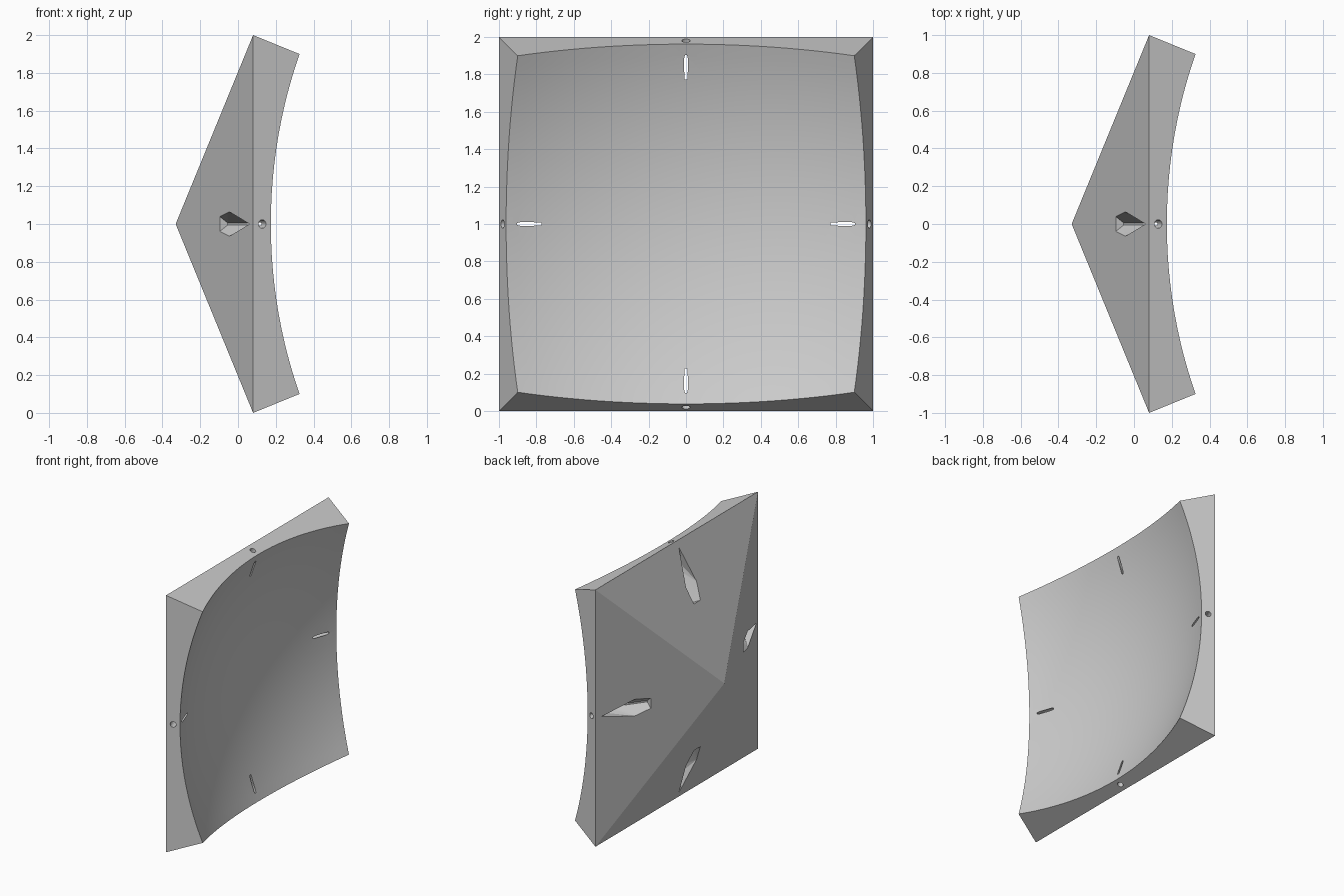
import bpy, bmesh, math
from mathutils import Vector, Matrix

if "Cube" in bpy.data.objects:
    bpy.data.objects.remove(bpy.data.objects["Cube"], do_unlink=True)

APEX, RIM, CENTRE, RADIUS = -0.33, 0.08, 2.53, 2.545
STEPS = 24
LIFT = Matrix.Translation((0, 0, 1))

grey = bpy.data.materials.new("light grey")
grey.use_nodes = True
colour = (0.6, 0.6, 0.6, 1)
grey.diffuse_color = colour
grey.node_tree.nodes["Principled BSDF"].inputs["Base Color"].default_value = colour


def make_object(name, bm):
    bmesh.ops.recalc_face_normals(bm, faces=bm.faces[:])
    bm.transform(LIFT)
    mesh = bpy.data.meshes.new(name)
    bm.to_mesh(mesh)
    bm.free()
    mesh.materials.append(grey)
    obj = bpy.data.objects.new(name, mesh)
    bpy.context.scene.collection.objects.link(obj)
    return obj


def quarter(k):
    return Matrix.Rotation(k * math.pi / 2, 4, 'X')


# Tile body: pyramid back, slanted rim and concave spherical face
bm = bmesh.new()
centre = Vector((CENTRE, 0, 0))
grid = []
for i in range(STEPS + 1):
    row = []
    for j in range(STEPS + 1):
        ray = Vector((RIM, 2 * i / STEPS - 1, 2 * j / STEPS - 1)) - centre
        row.append(bm.verts.new(centre + ray.normalized() * RADIUS))
    grid.append(row)
for i in range(STEPS):
    for j in range(STEPS):
        bm.faces.new((grid[i][j], grid[i + 1][j], grid[i + 1][j + 1], grid[i][j + 1]))
apex = bm.verts.new((APEX, 0, 0))
corners = [bm.verts.new((RIM, y, z)) for y, z in ((-1, -1), (1, -1), (1, 1), (-1, 1))]
borders = [[row[0] for row in grid], grid[-1],
           [row[-1] for row in reversed(grid)], grid[0][::-1]]
for k in range(4):
    a, b = corners[k], corners[(k + 1) % 4]
    bm.faces.new((a, b, apex))
    bm.faces.new([b, a] + borders[k])
tile = make_object("concave_tile", bm)

# Pocket cutters: tapered wedges from the pyramid faces to narrow slits
slope = RIM - APEX
outward = Vector((-1, slope, 0)).normalized() * 0.008
mouth = [(0.57, 0.045), (0.68, 0.068), (0.95, 0.001)]
keel = [(0.555, -0.055), (0.79, 0.118), (0.90, 0.157)]
bm = bmesh.new()
for k in range(4):
    points = []
    for side in (-1, 1):
        points += [Vector((APEX + slope * r, r, side * w)) + outward for r, w in mouth]
        points += [Vector((x, r, side * 0.006)) for r, x in keel]
    verts = [bm.verts.new(quarter(k) @ p) for p in points]
    bmesh.ops.convex_hull(bm, input=verts)
pockets = make_object("pocket_cutter", bm)

# Pin hole cutters: short cylinders square to each rim face
bm = bmesh.new()
normal = Vector((1 / (CENTRE - RIM), 1, 0)).normalized()
turn = normal.to_track_quat('Z', 'Y').to_matrix().to_4x4()
for k in range(4):
    spot = Vector((0.128, 0.98, 0)) - normal * 0.025
    bmesh.ops.create_cone(bm, cap_ends=True, segments=16, radius1=0.022, radius2=0.022,
                          depth=0.11, matrix=quarter(k) @ Matrix.Translation(spot) @ turn)
holes = make_object("pin_hole_cutter", bm)

# Cut the openings, then smooth only the curved face
bpy.ops.object.select_all(action='DESELECT')
bpy.context.view_layer.objects.active = tile
tile.select_set(True)
for cutter in (pockets, holes):
    cutter.hide_render = True
    mod = tile.modifiers.new(cutter.name, 'BOOLEAN')
    mod.operation = 'DIFFERENCE'
    mod.solver = 'EXACT'
    mod.object = cutter
    bpy.ops.object.modifier_apply(modifier=mod.name)
    bpy.data.objects.remove(cutter, do_unlink=True)
bpy.ops.object.shade_smooth_by_angle(angle=math.radians(20))
